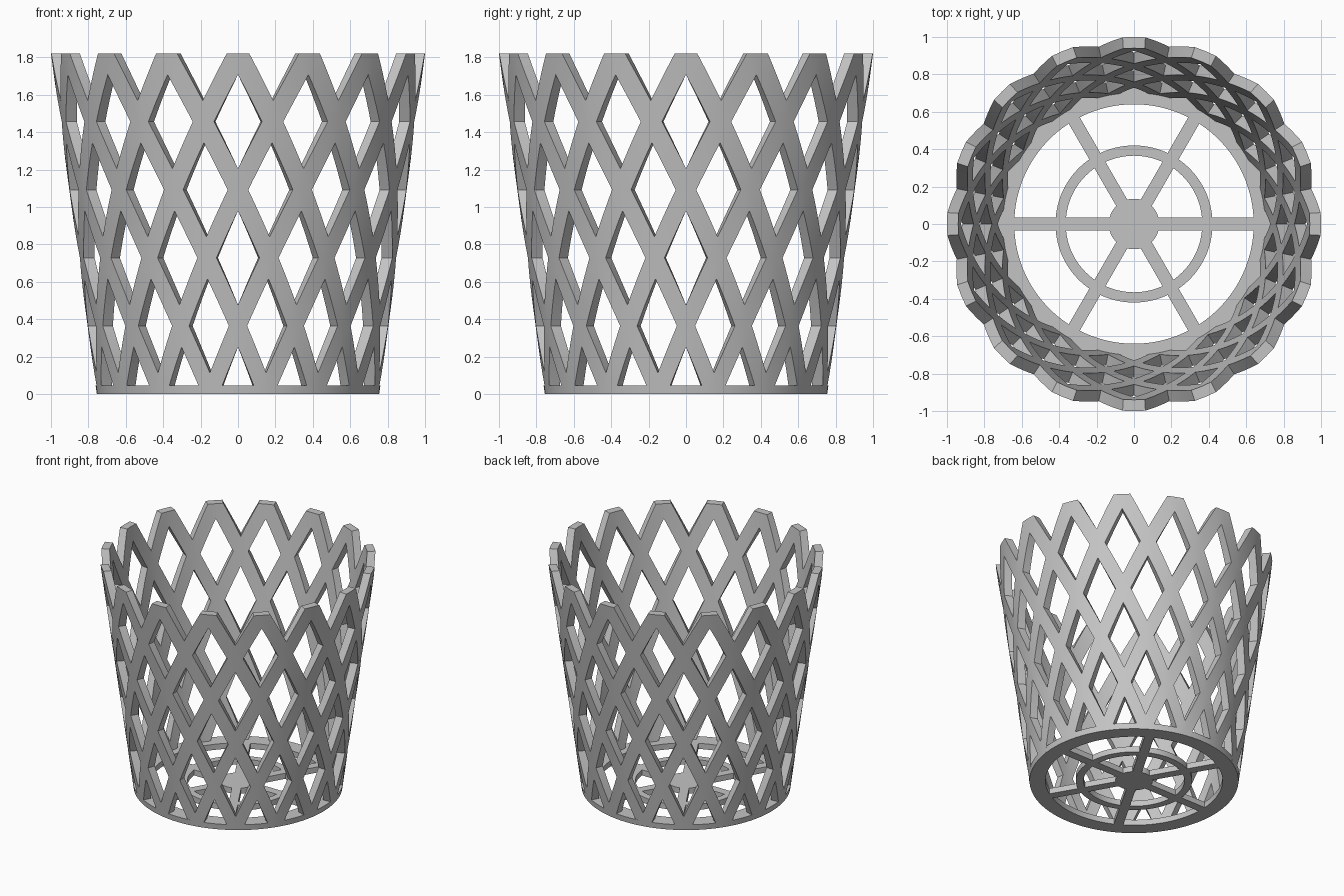
import bpy, bmesh
from math import pi, sin, cos
from mathutils import Matrix

HEIGHT, R_LOW, R_TOP = 1.82, 0.755, 1.0
WALL, FLOOR = 0.06, 0.045
COLUMNS, ROWS, STEPS = 16, 5, 5
HOLE = 0.69                      # hole size relative to its diamond cell

if "Cube" in bpy.data.objects:
    bpy.data.objects.remove(bpy.data.objects["Cube"])

grey = bpy.data.materials.new("plain grey")
grey.use_nodes = True
colour = (0.55, 0.55, 0.55, 1)
grey.diffuse_color = colour
grey.node_tree.nodes["Principled BSDF"].inputs["Base Color"].default_value = colour


def finish(bm, name):
    bmesh.ops.recalc_face_normals(bm, faces=bm.faces[:])
    mesh = bpy.data.meshes.new(name)
    bm.to_mesh(mesh)
    bm.free()
    mesh.materials.append(grey)
    ob = bpy.data.objects.new(name, mesh)
    bpy.context.collection.objects.link(ob)
    bpy.ops.object.select_all(action='DESELECT')
    ob.select_set(True)
    bpy.context.view_layer.objects.active = ob
    bpy.ops.object.shade_smooth_by_angle(angle=pi / 6)
    return ob


def radius(z):
    return R_LOW + (R_TOP - R_LOW) * z / HEIGHT


def ring(name, profile, segments=128):
    """Revolve a closed profile of (radius, z) points."""
    bm = bmesh.new()
    loops = [[bm.verts.new((r * cos(a), r * sin(a), z)) for r, z in profile]
             for a in (2 * pi * i / segments for i in range(segments))]
    n = len(profile)
    for i, loop in enumerate(loops):
        nxt = loops[(i + 1) % segments]
        for j in range(n):
            k = (j + 1) % n
            bm.faces.new((loop[j], nxt[j], nxt[k], loop[k]))
    return finish(bm, name)


# Lattice wall: diamond frames tiled round a cone, half frames at both rims
bm = bmesh.new()
A, H = pi / COLUMNS, HEIGHT / ROWS


def on_cone(a, z):
    return bm.verts.new((radius(z) * cos(a), radius(z) * sin(a), z))


for row in range(ROWS + 1):
    for col in range(COLUMNS):
        a0, z0 = A * (2 * col + row % 2), H * row
        for sx in (-1, 1):
            for sz in (-1, 1):
                if (row == 0 and sz < 0) or (row == ROWS and sz > 0):
                    continue
                for s in range(STEPS):
                    corners = []
                    for t, k in ((s, 1), (s + 1, 1), (s + 1, HOLE), (s, HOLE)):
                        t /= STEPS
                        corners.append(on_cone(a0 + sx * A * (1 - t) * k,
                                               z0 + sz * H * t * k))
                    bm.faces.new(corners if sx * sz > 0 else corners[::-1])
bmesh.ops.remove_doubles(bm, verts=bm.verts[:], dist=0.0005)
extruded = bmesh.ops.extrude_face_region(bm, geom=bm.faces[:], use_keep_orig=True)
for v in extruded["geom"]:
    if isinstance(v, bmesh.types.BMVert):
        r = radius(v.co.z)
        v.co.x *= (r - WALL) / r
        v.co.y *= (r - WALL) / r
finish(bm, "lattice_wall")

# Floor rings
ring("floor_outer_ring", [(0.64, 0), (R_LOW, 0), (radius(FLOOR), FLOOR), (0.64, FLOOR)])
ring("floor_inner_ring", [(0.365, 0), (0.42, 0), (0.42, FLOOR), (0.365, FLOOR)])

# Hub
bm = bmesh.new()
bmesh.ops.create_cone(bm, cap_ends=True, segments=64, radius1=0.135, radius2=0.135,
                      depth=FLOOR, matrix=Matrix.Translation((0, 0, FLOOR / 2)))
finish(bm, "floor_hub")

# Spokes
bm = bmesh.new()
for i in range(6):
    bmesh.ops.create_cube(bm, size=1, matrix=Matrix.Rotation(i * pi / 3, 4, 'Z')
                          @ Matrix.Translation((0.38, 0, FLOOR / 2))
                          @ Matrix.Diagonal((0.56, 0.068, FLOOR, 1)))
finish(bm, "floor_spokes")
